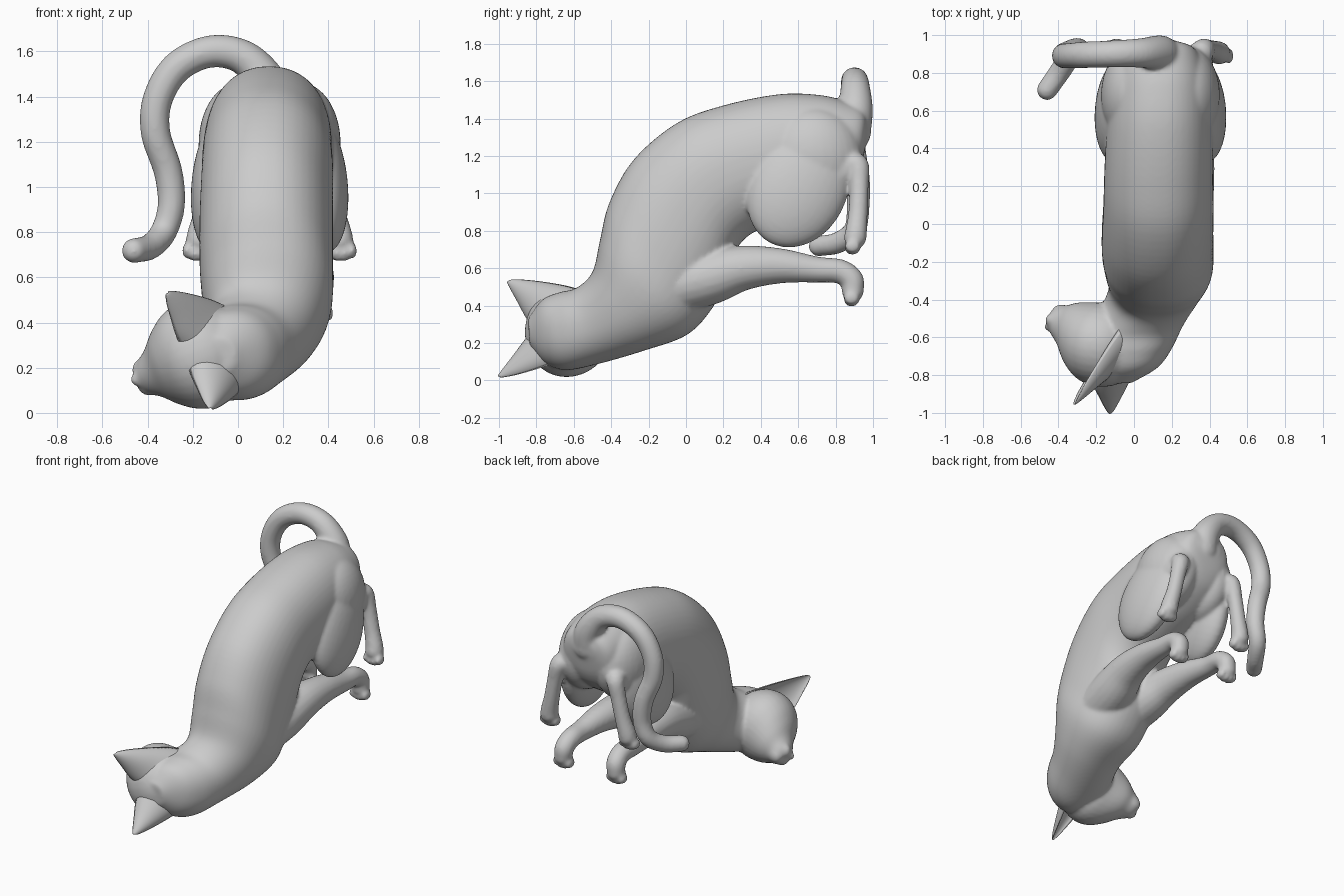
import bpy, bmesh, math
from mathutils import Vector, Matrix

if "Cube" in bpy.data.objects:
    bpy.data.objects.remove(bpy.data.objects["Cube"])

MID = 0.14  # symmetry plane of the torso and legs


def spline(rows, n):
    """Catmull-Rom resampling of rows of numbers."""
    p = [Vector(r) for r in rows]
    p = [2 * p[0] - p[1]] + p + [2 * p[-1] - p[-2]]
    out = []
    for i in range(1, len(p) - 2):
        a, b, c, d = p[i - 1:i + 3]
        for k in range(n):
            t = k / n
            out.append(0.5 * (2 * b + (c - a) * t + (2 * a - 5 * b + 4 * c - d) * t ** 2
                              + (3 * b - a - 3 * c + d) * t ** 3))
    return out + [p[-2]]


def loft(bm, rings):
    """Closed skin through rings of points."""
    vs = [[bm.verts.new(q) for q in r] for r in rings]
    n = len(vs[0])
    for r, s in zip(vs, vs[1:]):
        for i in range(n):
            j = (i + 1) % n
            bm.faces.new((r[i], r[j], s[j], s[i]))
    bm.faces.new(vs[0][::-1])
    bm.faces.new(vs[-1])


def oval(c, a, b, power=2.0, n=32):
    f = lambda v: math.copysign(abs(v) ** (2 / power), v)
    angles = [2 * math.pi * i / n for i in range(n)]
    return [c + a * f(math.cos(t)) + b * f(math.sin(t)) for t in angles]


def limb(bm, rows, ref):
    """Round tube along x, y, z, radius rows, with ball ends."""
    pts = spline(rows, 6)
    rings = []
    for i, p in enumerate(pts):
        t = (pts[min(i + 1, len(pts) - 1)] - pts[max(i - 1, 0)]).to_3d().normalized()
        a = t.cross(Vector(ref)).normalized()
        rings.append(oval(p.to_3d(), a * p[3], t.cross(a) * p[3], n=20))
    loft(bm, rings)
    for r in (rows[0], rows[-1]):
        ball(bm, r[:3], (r[3],) * 3)


def ball(bm, c, r, frame=Matrix.Identity(4)):
    m = frame @ Matrix.Translation(c) @ Matrix.Diagonal((*r, 1))
    bmesh.ops.create_uvsphere(bm, u_segments=32, v_segments=20, radius=1, matrix=m)


def finish(name, bm, voxel=None, smooth=9):
    bmesh.ops.recalc_face_normals(bm, faces=bm.faces)
    for f in bm.faces:
        f.smooth = True
    me = bpy.data.meshes.new(name)
    bm.to_mesh(me)
    bm.free()
    ob = bpy.data.objects.new(name, me)
    bpy.context.collection.objects.link(ob)
    if voxel:
        m = ob.modifiers.new("fuse", 'REMESH')
        m.mode = 'VOXEL'
        m.voxel_size = voxel
        m.use_smooth_shade = True
        s = ob.modifiers.new("soften", 'SMOOTH')
        s.factor = 0.5
        s.iterations = smooth
    return ob


body = bmesh.new()

# torso and neck: back y, z, belly y, z, centre x, half width
torso = [(.975, 1.38, .965, 1.27, .14, .08), (.945, 1.45, .93, 1.13, .14, .17),
         (.86, 1.49, .86, 1.03, .14, .22), (.72, 1.525, .7, .92, .14, .26),
         (.5, 1.53, .5, .84, .135, .28), (.2, 1.47, .36, .79, .13, .287),
         (-.05, 1.375, .27, .7, .13, .292), (-.28, 1.18, .22, .54, .125, .295),
         (-.41, .95, .13, .37, .125, .295), (-.46, .75, 0, .24, .13, .285),
         (-.5, .58, -.22, .16, .11, .245), (-.585, .495, -.46, .09, .03, .235),
         (-.68, .47, -.64, .055, -.01, .21), (-.77, .43, -.75, .09, -.04, .165),
         (-.845, .33, -.835, .18, -.09, .08)]
rings = []
for by, bz, vy, vz, x, rx in spline(torso, 6):
    back, belly = Vector((x, by, bz)), Vector((x, vy, vz))
    rings.append(oval((back + belly) / 2, Vector((rx, 0, 0)), (back - belly) / 2, 2.2, 48))
loft(body, rings)

# legs on both sides
front_leg = [(.09, -.22, .47, .15), (.13, .1, .545, .15), (.165, .3, .6, .122), (.185, .5, .612, .095),
             (.2, .7, .592, .07), (.2, .82, .583, .066), (.205, .885, .54, .064), (.21, .892, .48, .06)]
hind_leg = [(.16, .68, 1.06, .13), (.185, .83, 1.12, .1), (.22, .915, 1.15, .064), (.25, .925, 1.04, .052),
            (.28, .92, .9, .052), (.305, .91, .8, .058), (.31, .905, .765, .061)]
for side in (1, -1):
    for leg in (front_leg, hind_leg):
        limb(body, [(MID + side * r[0], *r[1:]) for r in leg], (1, 0, 0))
    # thigh and hip
    tilt = Matrix.Translation((MID + side * .225, .6, 1.02)) @ Matrix.Rotation(math.radians(-28), 4, 'X') \
        @ Matrix.Rotation(math.radians(side * -6), 4, 'Y')
    ball(body, (0, 0, 0), (.12, .26, .325), tilt)
    ball(body, (MID + side * .14, .68, 1.19), (.175, .265, .27))
    # toes
    for k in (-1.5, -.5, .5, 1.5):
        fwd = .012 * (1.5 - abs(k))
        ball(body, (MID + side * .21 + k * .033, .885, .44 - fwd), (.023, .042, .036))
        ball(body, (MID + side * .315 + k * .033, .89, .717 - fwd), (.023, .042, .036))

# tail
limb(body, [(.15, .88, 1.33, .11), (.13, .905, 1.45, .095), (.03, .905, 1.57, .078), (-.12, .9, 1.6, .072),
            (-.27, .895, 1.53, .07), (-.355, .89, 1.39, .067), (-.365, .895, 1.24, .066),
            (-.31, .92, 1.07, .064), (-.295, .92, .92, .061), (-.33, .9, .8, .059),
            (-.39, .81, .735, .057), (-.46, .71, .718, .055)], (0, 1, 0))

# head frame: local x to the nose, y across the ears, z to the crown
f = Vector((-.92, .16, -.36)).normalized()
s = Vector((.34, -.09, -.93)).normalized()
u = f.cross(s).normalized()
s = u.cross(f)
head = Matrix((f, s, u)).transposed().to_4x4()
head.translation = (-.17, -.64, .26)

# skull tapering to the muzzle: x, centre z, half width, half height
skull = [(-.22, 0, .06, .06), (-.19, 0, .13, .13), (-.1, 0, .215, .2), (0, 0, .245, .222),
         (.09, -.005, .225, .208), (.17, -.03, .172, .17), (.23, -.06, .115, .115),
         (.28, -.08, .08, .082), (.31, -.082, .05, .055)]
loft(body, [[head @ q for q in oval(Vector((x, 0, z)), Vector((0, w, 0)), Vector((0, 0, h)))]
            for x, z, w, h in spline(skull, 5)])
# chin and nose
ball(body, (.25, 0, -.14), (.06, .05, .035), head)
ball(body, (.318, 0, -.045), (.022, .028, .02), head)
for side in (1, -1):
    # muzzle pads and closed eyelids
    ball(body, (.262, side * .036, -.082), (.065, .052, .042), head)
    ball(body, (.165, side * .095, .02), (.04, .045, .025), head)
finish("body", body, 0.0115)

# ears: crescent sections from wide root to tip
for name, side in (("left_ear", -1), ("right_ear", 1)):
    ear = bmesh.new()
    wide = Vector((-.5, side * .38, -.77)).normalized()
    rise = Vector((.03, side * .126, .25)).normalized()
    thin = wide.cross(rise).normalized()
    if thin.x < 0:
        thin = -thin
    rings = []
    for x, y, z, w, d in spline([(-.06, .1, .03, .19, .13), (-.045, .155, .11, .155, .1),
                                 (-.032, .207, .195, .105, .07), (-.02, .25, .275, .056, .04),
                                 (-.015, .272, .325, .022, .016), (-.015, .276, .337, .008, .006)], 5):
        ring = []
        for i in range(32):
            t = 2 * math.pi * i / 32
            depth = math.sin(t) * d
            depth = -depth * .7 if depth > 0 else depth  # hollow front
            ring.append(head @ (Vector((x, side * y, z)) + wide * w * math.cos(t) + thin * depth))
        rings.append(ring)
    loft(ear, rings)
    finish(name, ear)
